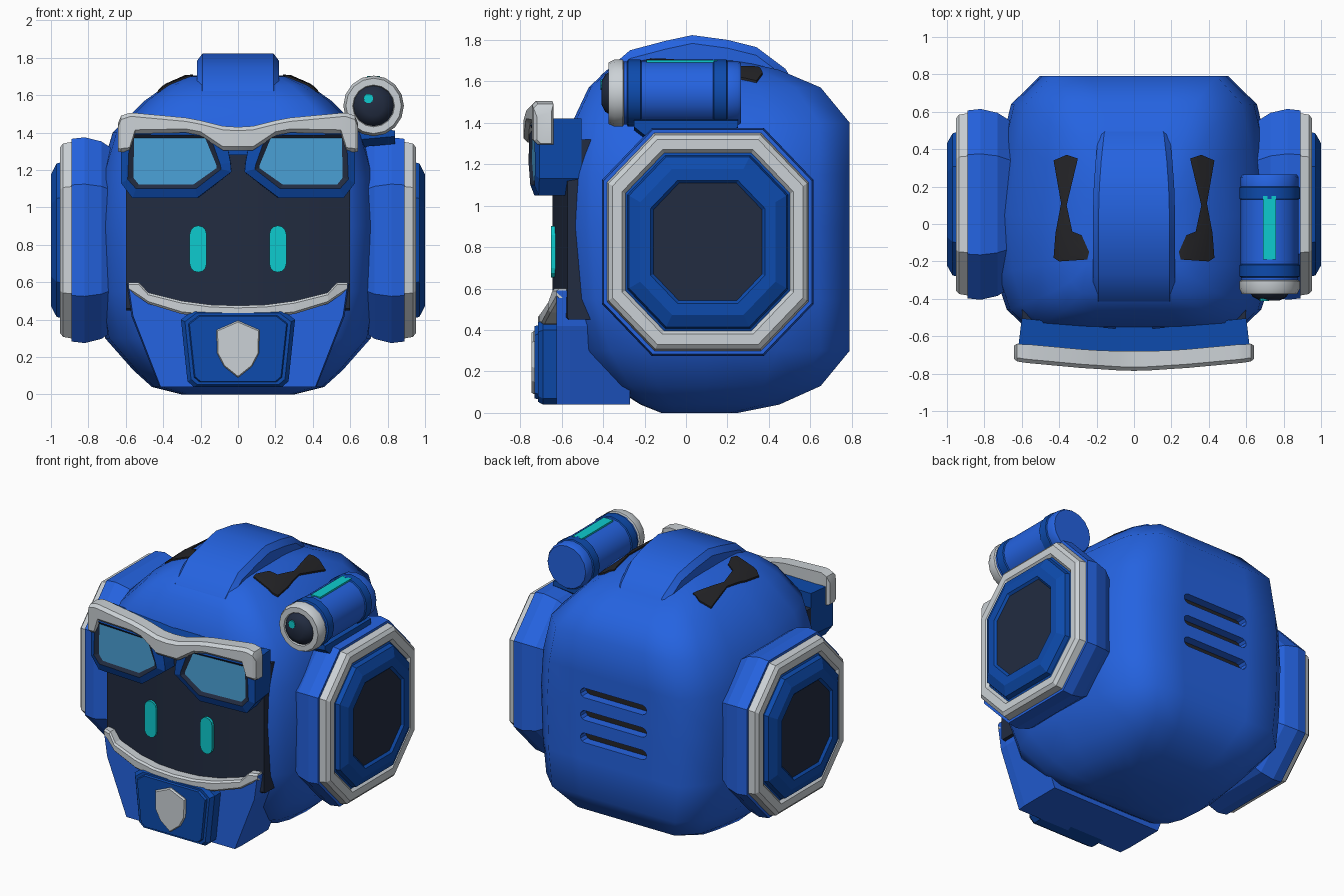
import bpy, bmesh, math

if "Cube" in bpy.data.objects:
    bpy.data.objects.remove(bpy.data.objects["Cube"])

def material(name, rgb):
    m = bpy.data.materials.new(name)
    m.diffuse_color = (*rgb, 1)
    m.use_nodes = True
    m.node_tree.nodes["Principled BSDF"].inputs["Base Color"].default_value = m.diffuse_color
    return m

BLUE = material("bright_blue", (0.018, 0.125, 0.75))
DEEP = material("deep_blue", (0.004, 0.07, 0.42))
NAVY = material("dark_navy", (0.016, 0.025, 0.052))
WHITE = material("light_grey", (0.6, 0.64, 0.67))
GLASS = material("sky_glass", (0.07, 0.36, 0.68))
TEAL = material("teal_glow", (0.004, 0.6, 0.62))
BLACK = material("charcoal", (0.018, 0.018, 0.021))

def loft(name, rings, mats, bands=None, smooth=None):
    """Skin closed rings of equal length; bands gives a material per band, last one for the end cap."""
    bm = bmesh.new()
    rows = [[bm.verts.new(p) for p in r] for r in rings]
    n = len(rows[0])
    bands = bands or [0] * len(rings)
    for i, (a, b) in enumerate(zip(rows, rows[1:])):
        for j in range(n):
            k = (j + 1) % n
            bm.faces.new((a[j], a[k], b[k], b[j])).material_index = bands[i]
    bm.faces.new(rows[0][::-1]).material_index = bands[0]
    bm.faces.new(rows[-1]).material_index = bands[-1]
    bmesh.ops.recalc_face_normals(bm, faces=bm.faces)
    me = bpy.data.meshes.new(name)
    bm.to_mesh(me)
    bm.free()
    for m in mats:
        me.materials.append(m)
    ob = bpy.data.objects.new(name, me)
    bpy.context.collection.objects.link(ob)
    if smooth:
        select(ob)
        bpy.ops.object.shade_smooth_by_angle(angle=math.radians(smooth))
    return ob

def select(ob):
    bpy.ops.object.select_all(action='DESELECT')
    ob.select_set(True)
    bpy.context.view_layer.objects.active = ob

def prism(name, pts, steps, mats, bands=None, smooth=None):
    """Front-facing plate: outline in x,z; steps are (y, inset scale)."""
    cx = sum(p[0] for p in pts) / len(pts)
    cz = sum(p[1] for p in pts) / len(pts)
    rings = [[(cx + (x - cx) * s, y, cz + (z - cz) * s) for x, z in pts] for y, s in steps]
    return loft(name, rings, mats, bands, smooth)

def strip(name, stations, mat, chamfer=0.012, smooth=None):
    """Bar running across x from half stations (x, z_bottom, z_top, y_front, y_back)."""
    full = [(-x, *r) for x, *r in reversed(stations) if x > 0] + list(stations)
    c = chamfer
    rings = [[(x, b, zb), (x, f + c, zb), (x, f, zb + c), (x, f, zt - c), (x, f + c, zt), (x, b, zt)]
             for x, zb, zt, f, b in full]
    return loft(name, rings, [mat], smooth=smooth)

def boolean(ob, other, op):
    select(ob)
    mod = ob.modifiers.new("cut", 'BOOLEAN')
    mod.operation, mod.object, mod.solver = op, other, 'EXACT'
    bpy.ops.object.modifier_apply(modifier=mod.name)
    bpy.data.objects.remove(other)

def mirror_x(pts):
    return pts + [(-x, z) for x, z in reversed(pts) if x > 0]

# Head shell: one rounded plan outline scaled up through the height
plan = [(0, 1), (.35, 1), (.66, 1), (.86, .78), (.93, .45), (1, -.1), (.97, -.55), (.89, -.82), (.74, -.98),
        (.4, -1), (0, -1)]
plan = plan + [(-x, t) for x, t in reversed(plan) if x > 0]
levels = [(0, .30, -.12, .25), (.04, .46, -.22, .45), (.13, .56, -.36, .65), (.3, .71, -.48, .79),
          (.55, .75, -.56, .79), (.9, .765, -.58, .79), (1.15, .745, -.58, .79), (1.4, .67, -.55, .79),
          (1.57, .50, -.47, .65), (1.655, .38, -.38, .45), (1.70, .28, -.25, .25), (1.715, .14, -.1, .12)]

def head_shell(name, mats, grow=0):
    rings = [[(x * (hx + grow), (y0 + y1) / 2 + t * ((y1 - y0) / 2 + grow), z + grow * (z - .85) / .85)
              for x, t in plan] for z, hx, y0, y1 in levels]
    return loft(name, rings, mats, smooth=50)

head = head_shell("head", [BLUE, BLACK])

# Rear vents: three rounded slots with a dark back wall
for z in (.70, .855, 1.01):
    slot = [(.22 * s + .033 * math.cos(a), z + .033 * math.sin(a))
            for s, a0 in ((1, -90), (-1, 90)) for a in [math.radians(a0 + 36 * i) for i in range(6)]]
    boolean(head, prism("vent_cutter", slot, [(.9, 1), (.73, 1)], [BLUE, BLACK], [0, 1]), 'DIFFERENCE')

# Dark flared marks on the crown
mark = [(.30, .35), (.36, .37), (.43, .34), (.39, .11), (.42, -.05), (.43, -.18), (.40, -.20),
        (.25, -.19), (.24, -.15), (.28, -.06), (.33, -.04), (.36, .10)]
for side, label in ((1, "right"), (-1, "left")):
    ob = loft(label + "_crown_mark", [[(side * x, y, z) for x, y in mark] for z in (1.45, 1.9)], [BLACK])
    boolean(ob, head_shell("crown_cutter", [BLACK], .007), 'INTERSECT')

# Crest over the crown
crest = [(-.45, 1.56, .22), (-.41, 1.63, .22), (-.27, 1.75, .22), (-.1, 1.795, .22), (.03, 1.823, .22),
         (.2, 1.8, .215), (.34, 1.765, .205), (.48, 1.66, .19), (.54, 1.56, .17)]
loft("crest", [[(-w, y, z - .2), (-w, y, z - .04), (-w + .03, y, z), (w - .03, y, z), (w, y, z - .04),
                (w, y, z - .2)] for y, z, w in crest], [BLUE], smooth=30)

# Curved face screen
strip("face_screen", [(x, .45, 1.32, -.645 + .2 * x * x, -.45) for x in (0, .15, .3, .45, .6)], NAVY, .01, 30)

# Eyes
for side, label in ((1, "right"), (-1, "left")):
    pts = [(side * .213 + .045 * math.cos(a), .778 + s * .08 + .045 * math.sin(a))
           for s, a0 in ((1, 0), (-1, 180)) for a in [math.radians(a0 + 30 * i) for i in range(7)]]
    prism(label + "_eye", pts, [(-.6, 1), (-.652, 1)], [TEAL])

# Chin block, chin guard, badge plate and shield
chin = mirror_x([(0, .44), (.3, .46), (.5, .52), (.595, .59), (.57, .42), (.42, .04)])
loft("chin", [[(x * s, y, z) for x, z in chin] for y, s in ((-.27, 1.0), (-.56, 1.0), (-.625, .985))], [BLUE])
strip("chin_guard", [(0, .415, .475, -.715, -.58), (.15, .415, .48, -.71, -.58), (.3, .43, .50, -.695, -.56),
                     (.48, .485, .545, -.665, -.54), (.53, .52, .60, -.645, -.52), (.585, .555, .60, -.625, -.52)],
      WHITE)
plate = mirror_x([(.24, .45), (.305, .40), (.27, .07), (.235, .04)])
prism("badge_plate", plate, [(-.58, 1), (-.69, 1), (-.715, .93), (-.715, .87), (-.73, .85)], [DEEP])
shield = mirror_x([(0, .395), (.115, .345), (.112, .22), (.075, .15), (0, .09)])
prism("shield", shield, [(-.7, 1), (-.735, 1), (-.745, .95)], [WHITE])

# Goggles: framed panes leaning back toward the sides
outer = [(.07, 1.40), (.625, 1.42), (.625, 1.13), (.565, 1.05), (.22, 1.05), (.035, 1.19), (.04, 1.24)]
rim = [(.15, 1.385), (.58, 1.39), (.59, 1.15), (.545, 1.10), (.225, 1.10), (.09, 1.205), (.095, 1.23)]
pane = [(.175, 1.37), (.555, 1.37), (.56, 1.16), (.53, 1.122), (.24, 1.122), (.115, 1.21), (.115, 1.225)]
for side, label in ((1, "right"), (-1, "left")):
    def ring(pts, y, lean=.06):
        return [(side * x, y + lean * x, z) for x, z in pts]
    back = [(x * .96, z) for x, z in outer]
    loft(label + "_goggle", [ring(back, -.57, .11), ring(outer, -.745), ring(rim, -.765), ring(pane, -.75)],
         [DEEP, NAVY, GLASS], [0, 0, 1, 2])
loft("goggle_bridge", [[(x, -.55, 1.28), (x, -.7, 1.28), (x, -.7, 1.4), (x, -.55, 1.4)] for x in (-.1, .1)], [DEEP])

# Brow bar above the goggles
strip("brow_bar", [(0, 1.305, 1.43, -.785, -.68), (.08, 1.305, 1.435, -.783, -.68), (.2, 1.385, 1.465, -.775, -.675),
                   (.28, 1.40, 1.48, -.77, -.67), (.55, 1.395, 1.505, -.745, -.645), (.58, 1.30, 1.505, -.742, -.645),
                   (.625, 1.295, 1.49, -.735, -.64), (.642, 1.30, 1.45, -.72, -.65)], WHITE, .02, 30)

# Ear pods: stepped octagons
octagon = [(.27, .55), (.51, .30), (.51, -.30), (.27, -.55), (-.27, -.55), (-.51, -.30), (-.51, .30), (-.27, .55)]
ear = [(.60, .80, 0), (.73, .96, 0), (.82, 1.0, 0), (.89, .985, 0), (.89, .955, 1), (.935, .94, 1), (.953, .90, 1),
       (.953, .81, 1), (.935, .78, 2), (.94, .76, 2), (.97, .745, 2), (1.0, .64, 2), (1.0, .54, 2), (.985, .515, 3)]
for side, label in ((1, "right"), (-1, "left")):
    loft(label + "_ear", [[(side * x, .105 + y * s, .825 + z * s) for y, z in octagon] for x, s, _ in ear],
         [BLUE, WHITE, DEEP, NAVY], [m for _, _, m in ear])

# Side camera: turned barrel with bands, pale collar and dark lens
def turned(name, cx, cz, profile, mats, sides, smooth=35):
    return loft(name, [[(cx + r * math.cos(2 * math.pi * i / sides), y, cz + r * math.sin(2 * math.pi * i / sides))
                        for i in range(sides)] for y, r, _ in profile], mats, [m for _, _, m in profile], smooth)

barrel = [(.265, .145, 0), (.25, .155, 0), (.2, .155, 1), (.195, .162, 1), (.135, .162, 1), (.13, .155, 0),
          (-.215, .155, 1), (-.22, .162, 1), (-.28, .162, 1), (-.285, .152, 0), (-.30, .152, 2), (-.305, .162, 2),
          (-.345, .162, 2), (-.375, .148, 2), (-.375, .112, 2), (-.36, .108, 3), (-.39, .09, 3), (-.408, .055, 3)]
turned("camera_barrel", .725, 1.543, barrel, [BLUE, DEEP, WHITE, NAVY], 16)
turned("camera_glint", .697, 1.583, [(-.37, .026, 0), (-.412, .026, 0)], [TEAL], 10)
loft("camera_light", [[(.69, y, 1.66), (.76, y, 1.66), (.76, y, 1.703), (.69, y, 1.703)] for y in (-.19, .15)], [TEAL])
loft("camera_bracket", [[(.62, y, z), (.84, y, z + .02), (.84, y, 1.41), (.62, y, 1.45)]
                        for y, z in ((-.25, 1.36), (-.2, 1.32), (.2, 1.32), (.25, 1.36))], [DEEP])
